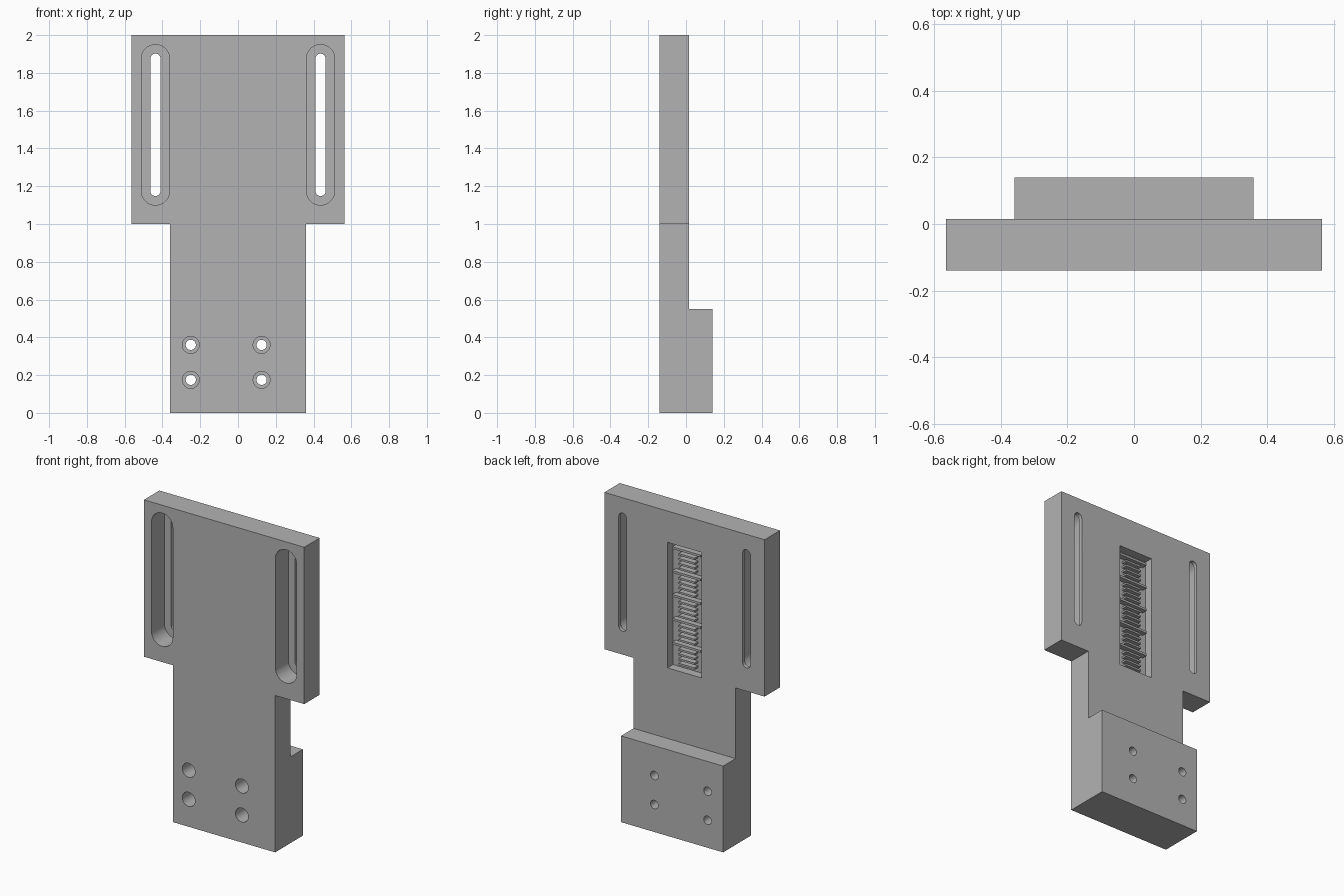
import bpy
import bmesh
from math import pi, cos, sin, radians

if "Cube" in bpy.data.objects:
    bpy.data.objects.remove(bpy.data.objects["Cube"])

FRONT, PLATE_BACK, BACK = -0.14, 0.015, 0.14

grey = bpy.data.materials.new("plain grey")
grey.use_nodes = True
colour = (0.45, 0.45, 0.45, 1)
grey.diffuse_color = colour
grey.node_tree.nodes["Principled BSDF"].inputs["Base Color"].default_value = colour


def prism(name, outline, y0, y1):
    """Extrude an (x, z) outline from y0 to y1."""
    bm = bmesh.new()
    face = bm.faces.new([bm.verts.new((x, y0, z)) for x, z in outline])
    ext = bmesh.ops.extrude_face_region(bm, geom=[face])
    moved = [v for v in ext["geom"] if isinstance(v, bmesh.types.BMVert)]
    bmesh.ops.translate(bm, verts=moved, vec=(0, y1 - y0, 0))
    bmesh.ops.recalc_face_normals(bm, faces=bm.faces)
    mesh = bpy.data.meshes.new(name)
    bm.to_mesh(mesh)
    bm.free()
    mesh.materials.append(grey)
    obj = bpy.data.objects.new(name, mesh)
    bpy.context.collection.objects.link(obj)
    return obj


def rect(half_width, z0, z1):
    return [(-half_width, z0), (half_width, z0), (half_width, z1), (-half_width, z1)]


def stadium(x, z0, z1, radius, steps=16):
    """Round-ended slot between arc centres z0 and z1 (a circle if equal)."""
    points = []
    for centre, start in ((z1, 0), (z0, pi)):
        last = steps if z0 == z1 else steps + 1
        for i in range(last):
            a = start + pi * i / steps
            points.append((x + radius * cos(a), centre + radius * sin(a)))
    return points


def cut(target, outline, y0, y1):
    cutter = prism("cutter", outline, y0, y1)
    cutter.hide_render = True
    mod = target.modifiers.new("cut", "BOOLEAN")
    mod.operation = "DIFFERENCE"
    mod.solver = "EXACT"
    mod.object = cutter
    bpy.context.view_layer.objects.active = target
    bpy.ops.object.modifier_apply(modifier=mod.name)
    bpy.data.objects.remove(cutter)


# T-shaped body, thinned behind everything above the foot block
half = [(0.36, 0), (0.36, 1), (0.565, 1), (0.565, 2)]
body = prism("bracket_body", half + [(-x, z) for x, z in reversed(half)], FRONT, BACK)
cut(body, rect(1, 0.55, 3), PLATE_BACK, 1)

# Stepped adjustment slots
for x in (-0.437, 0.437):
    cut(body, stadium(x, 1.175, 1.875, 0.075), -1, FRONT + 0.13)
    cut(body, stadium(x, 1.175, 1.875, 0.027), -1, 1)

# Counterbored screw holes in the foot
for x in (-0.25, 0.125):
    for z in (0.175, 0.36):
        cut(body, stadium(x, z, z, 0.045), -1, FRONT + 0.2)
        cut(body, stadium(x, z, z, 0.027), -1, 1)

# Recess for the scale in the back
floor = PLATE_BACK - 0.055
cut(body, rect(0.12, 1.0, 1.8), floor, 1)

# Raised scale marks, every fifth one long
for i in range(1, 26):
    z = 1.003 + 0.0304 * i
    is_long = i % 5 == 0
    name = "long_scale_mark" if is_long else "short_scale_mark"
    width, thick = (0.1, 0.007) if is_long else (0.056, 0.006)
    prism(name, rect(width, z - thick, z + thick), floor - 0.002, floor + 0.035)

# Smooth the round walls, keep the edges crisp
bpy.ops.object.select_all(action="DESELECT")
body.select_set(True)
bpy.context.view_layer.objects.active = body
bpy.ops.object.shade_smooth_by_angle(angle=radians(30))
